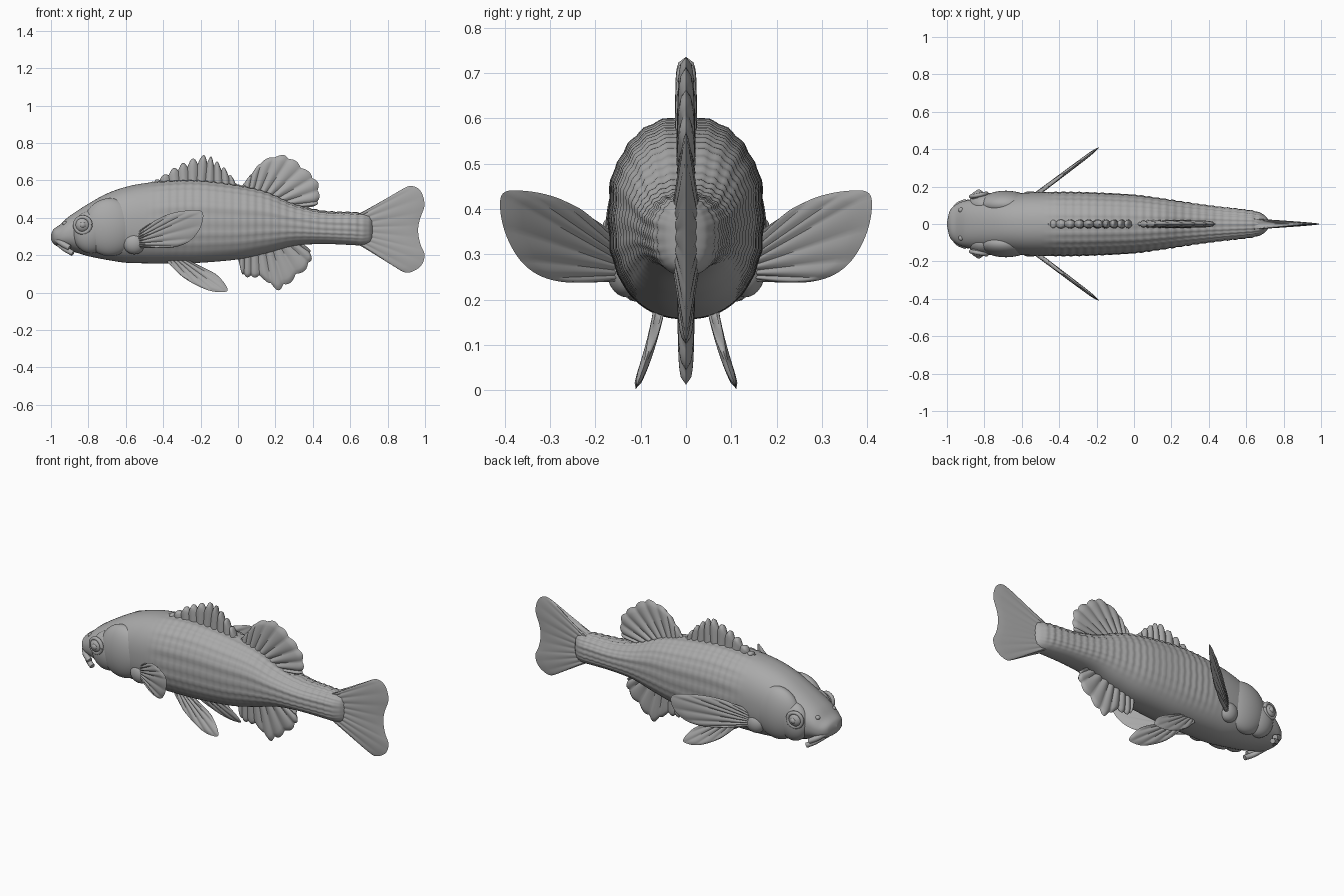
import bpy, bmesh, math
from mathutils import Vector

if "Cube" in bpy.data.objects:
    bpy.data.objects.remove(bpy.data.objects["Cube"])

COLOR = (0.4, 0.4, 0.4, 1)
grey = bpy.data.materials.new("clay grey")
grey.use_nodes = True
grey.diffuse_color = COLOR
grey.node_tree.nodes["Principled BSDF"].inputs["Base Color"].default_value = COLOR


def spline(points, t):
    """Smooth point at t (0..1) along a list of points."""
    pts = [Vector(p) for p in points]
    n = len(pts) - 1
    i = min(int(t * n), n - 1)
    f = t * n - i
    a, b, c, d = (pts[max(0, min(n, k))] for k in range(i - 1, i + 3))
    return b + 0.5 * f * (c - a + f * (2 * a - 5 * b + 4 * c - d + f * (3 * (b - c) + d - a)))


def finish(name, bm, angle=50):
    bmesh.ops.remove_doubles(bm, verts=bm.verts, dist=0.0003)
    bmesh.ops.recalc_face_normals(bm, faces=bm.faces)
    mesh = bpy.data.meshes.new(name)
    bm.to_mesh(mesh)
    bm.free()
    mesh.materials.append(grey)
    ob = bpy.data.objects.new(name, mesh)
    bpy.context.collection.objects.link(ob)
    bpy.ops.object.select_all(action='DESELECT')
    ob.select_set(True)
    bpy.context.view_layer.objects.active = ob
    bpy.ops.object.shade_smooth_by_angle(angle=math.radians(angle))
    return ob


def skin(bm, rows, closed=False):
    """Join rows of vertices with quads."""
    for r, s in zip(rows, rows[1:]):
        for j in range(len(r) - (not closed)):
            k = (j + 1) % len(r)
            bm.faces.new((r[j], r[k], s[k], s[j]))


def fin(name, base, tips, thick, rays, spike=0.0, ymap=lambda x, z: 0, taper=0.25, ribs=0.45):
    """Ribbed fan between a base line and a tip line, given in x and z."""
    bm = bmesh.new()
    nu, nv = rays * 8, 14
    for side in (-1, 1):
        rows = []
        for i in range(nu + 1):
            u = i / nu
            b, t = spline(base, u), spline(tips, u)
            rib = abs(math.cos(math.pi * u * rays))
            reach = 1 - spike * (1 - rib)
            row = []
            for j in range(nv + 1):
                v = j / nv
                p = b.lerp(t, v * reach)
                edge = math.sqrt(max(0, 1 - v ** 10)) * math.sqrt(max(0, 1 - abs(2 * u - 1) ** 14))
                h = thick * edge * (1 - taper * v) * (1 - ribs * (1 - rib))
                row.append(bm.verts.new((p.x, ymap(p.x, p.y) + side * h, p.y)))
            rows.append(row)
        skin(bm, rows)
    return finish(name, bm)


def ellipsoid(name, center, radii, tilt=0):
    bm = bmesh.new()
    bmesh.ops.create_uvsphere(bm, u_segments=40, v_segments=24, radius=1)
    ob = finish(name, bm)
    ob.scale, ob.location = radii, center
    ob.rotation_euler = (0, 0, tilt)
    return ob


def tube(name, points, radius):
    curve = bpy.data.curves.new(name, 'CURVE')
    curve.dimensions = '3D'
    curve.bevel_depth, curve.bevel_resolution, curve.use_fill_caps = radius, 4, True
    sp = curve.splines.new('POLY')
    sp.points.add(24)
    for i, p in enumerate(sp.points):
        p.co = (*spline(points, i / 24), 1)
    curve.materials.append(grey)
    ob = bpy.data.objects.new(name, curve)
    bpy.context.collection.objects.link(ob)


# Body: x, top, bottom, half width
stations = [(-1, .31, .285, .004), (-.985, .34, .26, .07), (-.95, .365, .24, .105),
            (-.9, .41, .225, .125), (-.8, .475, .195, .142), (-.7, .53, .175, .152),
            (-.6, .565, .16, .165), (-.5, .585, .157, .17), (-.35, .6, .157, .17),
            (-.2, .6, .16, .166), (0, .575, .178, .155), (.15, .54, .21, .135),
            (.3, .475, .25, .112), (.45, .437, .26, .092), (.6, .43, .255, .075),
            (.66, .425, .252, .064), (.7, .415, .26, .045), (.73, .39, .28, .005)]
bm = bmesh.new()
rows = []
RINGS, SIDES = 300, 96
for i in range(RINGS + 1):
    x, top, bot, w = spline(stations, i / RINGS)
    scaly = max(0, min(1, (x + .5) * 8)) * max(0, min(1, (.72 - x) * 12))
    row = []
    for j in range(SIDES):
        a = 2 * math.pi * j / SIDES
        c, s = math.cos(a), math.sin(a)
        y = math.copysign(abs(c) ** .87, c)
        z = math.copysign(abs(s) ** .87, s)
        # overlapping scales fade out on the belly; a raised line runs along each flank
        bump = math.cos(75 * x + 12 * a) * math.cos(75 * x - 12 * a)
        bump *= .004 * scaly * max(0, min(1, s * 2 + 1.6))
        bump += .005 * scaly * math.exp(-((s - .35) / .07) ** 2)
        row.append(bm.verts.new((x, w * y + bump * c, (top + bot) / 2 + (top - bot) / 2 * z + bump * s)))
    rows.append(row)
skin(bm, rows, closed=True)
bm.faces.new(rows[0])
bm.faces.new(rows[-1])
finish("body", bm, 70)

# Fins on the centre line
fin("spiny_dorsal_fin", [(-.45, .57), (-.22, .57), (0, .55)],
    [(-.46, .595), (-.42, .615), (-.34, .67), (-.26, .71), (-.17, .737),
     (-.115, .705), (-.055, .65), (0, .575)], .025, 11, spike=.25, taper=.1)
fin("soft_dorsal_fin", [(.03, .54), (.16, .5), (.3, .44)],
    [(.02, .57), (.07, .635), (.14, .71), (.25, .735), (.345, .675),
     (.425, .595), (.435, .5), (.41, .462), (.32, .455)], .022, 11, spike=.05)
fin("anal_fin", [(0, .21), (.16, .25), (.34, .28)],
    [(0, .18), (.025, .095), (.07, .08), (.13, .075), (.215, .012),
     (.3, .07), (.385, .15), (.39, .22), (.36, .25)], .021, 10, spike=.09)
fin("tail_fin", [(.62, .42), (.6, .34), (.62, .26)],
    [(.66, .423), (.75, .46), (.85, .535), (.92, .57), (.975, .545), (.997, .47), (.972, .39),
     (.963, .33), (.975, .26), (.998, .2), (.975, .14), (.91, .107), (.85, .13),
     (.75, .205), (.66, .25)], .032, 14, taper=.85, ribs=.12)

# Paired fins, gill covers and eyes
for side, s in (("front", -1), ("back", 1)):
    fin(side + "_pectoral_fin", [(-.56, .31), (-.54, .28), (-.54, .245)],
        [(-.55, .315), (-.47, .37), (-.37, .42), (-.26, .44), (-.19, .43),
         (-.2, .35), (-.26, .275), (-.36, .24), (-.53, .24)], .016, 9,
        ymap=lambda x, z: s * (.16 + (x + .52) * .75))
    fin(side + "_pelvic_fin", [(-.37, .18), (-.33, .185), (-.27, .18)],
        [(-.38, .165), (-.29, .08), (-.18, .02), (-.1, .003), (-.055, .018),
         (-.12, .1), (-.25, .16)], .013, 6,
        ymap=lambda x, z: s * (.112 - .36 * max(0, z) + .6 * max(0, z - .04) ** 2))
    ellipsoid(side + "_gill_cover", (-.685, s * .105, .35), (.145, .073, .155))
    ellipsoid(side + "_cheek", (-.785, s * .1, .325), (.1, .067, .115), tilt=-s * .1)
    ellipsoid(side + "_pectoral_base", (-.555, s * .13, .265), (.06, .045, .06))
    ellipsoid(side + "_eyeball", (-.83, s * .148, .362), (.04, .03, .04))
    ellipsoid(side + "_pupil", (-.83, s * .168, .362), (.018, .016, .018))
    ring = [(-.83 + .042 * math.cos(k * math.pi / 6), s * (.155 + .008 * math.cos(k * math.pi / 6)),
             .362 + .042 * math.sin(k * math.pi / 6)) for k in range(13)]
    tube(side + "_eye_rim", ring, .011)
    ellipsoid(side + "_nostril", (-.925, s * .075, .37), (.014, .014, .012))

# Lips wrap around the snout
for name, dx, dz, r in (("upper_lip", 0, 0, .016), ("lower_lip", .018, -.03, .015)):
    half = [(-.978, 0, .292), (-.968, .06, .283), (-.94, .1, .262), (-.9, .118, .24)]
    path = [(x + dx, -y, z + dz) for x, y, z in half[:0:-1]] + [(x + dx, y, z + dz) for x, y, z in half]
    tube(name, path, r)
